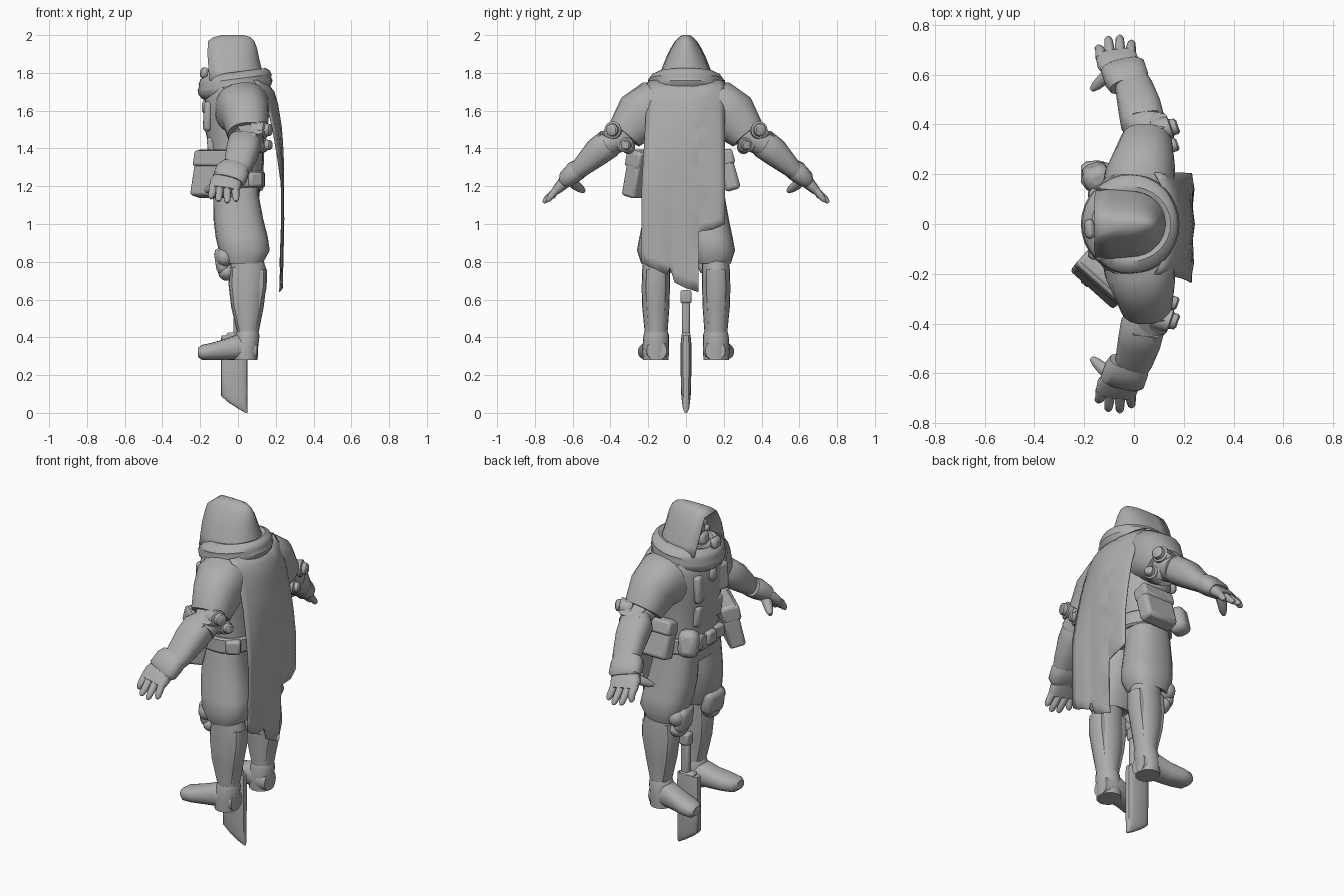
import bpy, bmesh, math
from mathutils import Vector

grey = bpy.data.materials.new("plain_grey")
grey.diffuse_color = (0.42, 0.42, 0.42, 1)


def finish(name, bm, bevel=0, solid=0):
    bmesh.ops.recalc_face_normals(bm, faces=bm.faces)
    me = bpy.data.meshes.new(name)
    bm.to_mesh(me)
    bm.free()
    me.materials.append(grey)
    ob = bpy.data.objects.new(name, me)
    bpy.context.collection.objects.link(ob)
    if solid:
        m = ob.modifiers.new("thickness", 'SOLIDIFY')
        m.thickness, m.offset = solid, 0
    if bevel:
        m = ob.modifiers.new("bevel", 'BEVEL')
        m.width, m.segments = bevel, 2
    return ob


def loft(name, secs, s=1, u=(1, 0, 0), normal=None, n=20, power=2.0, floor=None):
    """Skin superellipse sections (x, y, z, radius_u, radius_v) along a path."""
    bm = bmesh.new()
    pts = [Vector((a[0], a[1] * s, a[2])) for a in secs]
    rings = []
    for i, a in enumerate(secs):
        d = Vector(normal) if normal else pts[min(i + 1, len(pts) - 1)] - pts[max(i - 1, 0)]
        d.normalize()
        uu = Vector(u)
        uu = (uu - d * uu.dot(d)).normalized()
        vv = d.cross(uu)
        ring = []
        for k in range(n):
            t = 2 * math.pi * k / n
            c, q = math.cos(t), math.sin(t)
            c = math.copysign(abs(c) ** (2 / power), c)
            q = math.copysign(abs(q) ** (2 / power), q)
            p = pts[i] + uu * c * a[3] + vv * q * a[4]
            if floor is not None:
                p.z = max(p.z, floor)
            ring.append(bm.verts.new(p))
        rings.append(ring)
    for r0, r1 in zip(rings, rings[1:]):
        for k in range(n):
            bm.faces.new((r0[k], r0[(k + 1) % n], r1[(k + 1) % n], r1[k]))
    bm.faces.new(rings[0])
    bm.faces.new(rings[-1])
    return finish(name, bm)


def stack(name, rows, s=1, normal=(0, 0, 1), **kw):
    """Horizontal sections: (z, centre x, centre y, rx, ry)."""
    return loft(name, [(x, y, z, rx, ry) for z, x, y, rx, ry in rows], s, normal=normal, **kw)


def box(name, loc, size, rot=(0, 0, 0), bevel=0.015):
    bm = bmesh.new()
    bmesh.ops.create_cube(bm, size=1)
    bmesh.ops.scale(bm, vec=size, verts=bm.verts)
    ob = finish(name, bm, bevel)
    ob.location, ob.rotation_euler = loc, rot
    return ob


def ball(name, loc, size, rot=(0, 0, 0)):
    bm = bmesh.new()
    bmesh.ops.create_uvsphere(bm, u_segments=20, v_segments=12, radius=1)
    bmesh.ops.scale(bm, vec=size, verts=bm.verts)
    ob = finish(name, bm)
    ob.location, ob.rotation_euler = loc, rot


# hood: U-shaped levels open toward the face (z, front x, back x, half width)
bm = bmesh.new()
levels = [(1.76, -.15, .135, .14), (1.81, -.155, .124, .124), (1.88, -.16, .107, .098),
          (1.93, -.16, .097, .074), (1.965, -.158, .084, .053), (1.985, -.13, .064, .035),
          (1.997, -.08, .03, .014)]
rows = []
for z, xf, xb, w in levels:
    mid = xb - min(.13, (xb - xf) * .5)
    row = [(xf, -w), ((xf + mid) / 2, -w * 1.04)]
    row += [(mid + (xb - mid) * math.cos(math.radians(t)), w * math.sin(math.radians(t)))
            for t in range(-90, 91, 18)]
    row += [((xf + mid) / 2, w * 1.04), (xf, w)]
    rows.append([bm.verts.new((x, y, z)) for x, y in row])
for a, b in zip(rows, rows[1:]):
    for k in range(len(a) - 1):
        bm.faces.new((a[k], a[k + 1], b[k + 1], b[k]))
bm.faces.new(rows[-1])
for a, b in zip(rows[4:], rows[5:]):      # close the crown above the opening
    bm.faces.new((a[-1], a[0], b[0], b[-1]))
finish("hood", bm, solid=.008)

# head and mask, recessed in the hood
ball("head", (-.03, 0, 1.85), (.085, .075, .105))
box("mask_muzzle", (-.1, 0, 1.815), (.07, .07, .07), (0, .2, 0), .02)
box("mask_brow", (-.095, 0, 1.895), (.04, .085, .03), (0, .2, 0), .01)
for s in (1, -1):
    ball("mask_lens", (-.105, .035 * s, 1.86), (.02, .022, .018))

# scarf: draped collar with two folds, lower at the front
stack("scarf", [(1.775, -.015, 0, .13, .12), (1.80, -.012, 0, .143, .132), (1.805, -.012, 0, .16, .15),
                (1.79, -.015, 0, .184, .182), (1.768, -.015, 0, .195, .198), (1.752, -.015, 0, .192, .196),
                (1.735, -.015, 0, .2, .202), (1.71, -.017, 0, .194, .197), (1.685, -.02, 0, .172, .18),
                (1.66, -.02, 0, .13, .15)], normal=(-.13, 0, 1), n=32)
box("scarf_knot", (-.178, -.02, 1.8), (.04, .08, .06), (0, .2, .1), .02)

# torso and chest gear
stack("torso", [(1.12, -.01, 0, .12, .19), (1.3, -.01, 0, .14, .185), (1.42, -.01, 0, .145, .185),
                (1.5, -.01, 0, .165, .195), (1.58, -.008, 0, .17, .205), (1.66, -.005, 0, .17, .22),
                (1.72, 0, 0, .155, .215), (1.77, 0, 0, .1, .14)], n=28, power=2.4)
for s in (1, -1):
    box("chest_plate", (-.148, .08 * s, 1.57), (.045, .13, .16), (0, .05, .3 * s), .02)
    box("belly_plate", (-.13, .06 * s, 1.4), (.045, .115, .12), (0, -.1, .2 * s), .015)
ball("chest_clasp", (-.172, 0, 1.62), (.02, .035, .04))

# belt with small front pouches
stack("belt", [(1.19, -.01, 0, .14, .197), (1.2, -.01, 0, .152, .206), (1.27, -.01, 0, .152, .204),
               (1.28, -.01, 0, .14, .195)], n=32, power=2.4)
for y in (-.085, 0, .085):
    box("belt_pouch", (-.155 + abs(y) * .15, y, 1.25), (.045, .075, .075), (0, 0, y * 3), .012)
box("rear_pouch", (.085, -.165, 1.235), (.08, .06, .08), (0, 0, .5))

# hip bags
box("hip_bag_large", (-.125, -.215, 1.265), (.235, .09, .25), (-.22, 0, -.73), .015)
box("hip_bag_large_flap", (-.118, -.207, 1.34), (.238, .1, .085), (-.22, 0, -.73), .012)
box("hip_bag_wide", (.035, .22, 1.285), (.2, .085, .22), (.28, 0, 0), .02)
box("hip_bag_wide_flap", (.035, .207, 1.35), (.206, .094, .08), (.28, 0, 0), .015)
box("hip_pouch_round", (-.15, .19, 1.28), (.11, .1, .15), (.2, 0, .35), .035)

# cape: columns with a ragged hem (y, hem z)
hem = [(-.235, .80), (-.2, .775), (-.16, .76), (-.1, .73), (-.085, .77), (-.06, .69), (0, .66),
       (.065, .64), (.07, .96), (.14, .97), (.175, .985), (.205, 1.0)]
drape = [(1.76, .145), (1.73, .18), (1.65, .207), (1.5, .23), (1.35, .238), (1.0, .238), (.6, .226)]


def cape_x(z, y):
    for (z0, x0), (z1, x1) in zip(drape, drape[1:]):
        if z >= z1:
            break
    x = x0 + (x1 - x0) * (z0 - z) / (z0 - z1)
    fold = max(0, min(1, (z - 1.2) / .5))          # wraps the shoulders near the top
    return x + .006 * math.cos(y * 45) * (1.76 - z) - (.1 + 1.4 * fold) * y * y


bm = bmesh.new()
cols = []
for y, zb in hem:
    col = []
    for i in range(19):
        z = 1.76 + (zb - 1.76) * i / 18
        yy = y * (1 - .13 * max(0, (z - 1.2)) / .5) if y < 0 else y
        col.append(bm.verts.new((cape_x(z, yy), yy, z)))
    cols.append(col)
for a, b in zip(cols, cols[1:]):
    for k in range(18):
        bm.faces.new((a[k], b[k], b[k + 1], a[k + 1]))
finish("cape", bm, solid=.005)

# limbs, mirrored left and right
for s in (1, -1):
    # arm
    loft("sleeve", [(.01, .12, 1.61, .14, .135), (.025, .18, 1.608, .145, .15), (.04, .25, 1.566, .125, .138),
                    (.05, .325, 1.475, .105, .1)], s, power=2.3)
    loft("elbow", [(.05, .29, 1.5, .08, .075), (.06, .36, 1.455, .08, .075),
                   (.055, .42, 1.42, .08, .07)], s)
    loft("sleeve_tab", [(.04, .3, 1.58, .045, .02), (.04, .385, 1.49, .04, .02)], s, power=5)
    loft("forearm", [(.05, .37, 1.45, .07, .06), (.035, .41, 1.425, .09, .078), (.022, .47, 1.38, .087, .075),
                     (.0, .55, 1.305, .076, .054), (-.015, .6, 1.265, .06, .042)], s, power=2.5)
    loft("forearm_plate", [(.045, .44, 1.478, .055, .016), (.01, .57, 1.34, .045, .012)], s, power=4)
    loft("glove_cuff", [(-.02, .56, 1.295, .08, .052), (-.03, .585, 1.28, .09, .056),
                        (-.045, .63, 1.24, .09, .048), (-.05, .64, 1.23, .075, .035)], s, power=2.6)
    loft("palm", [(-.045, .6, 1.26, .065, .035), (-.065, .65, 1.215, .085, .033),
                  (-.075, .685, 1.18, .08, .024)], s, power=2.8)
    for x, y, z in ((-.143, .715, 1.135), (-.103, .75, 1.12), (-.057, .755, 1.112), (-.01, .735, 1.12)):
        x0 = -.075 + (x + .078) * .9
        loft("finger", [(x0, .665, 1.2, .021, .02), (x0, .69, 1.178, .021, .02),
                        ((x0 + x) / 2, (.69 + y) / 2, (1.178 + z) / 2, .019, .018),
                        (x, y - .008, z + .01, .016, .015), (x, y, z, .007, .007)], s, n=10)
    loft("thumb", [(-.08, .61, 1.235, .027, .027), (-.12, .585, 1.205, .026, .026),
                   (-.15, .557, 1.185, .021, .021), (-.17, .54, 1.175, .011, .011)], s, u=(0, 0, 1), n=10)
    # round elbow joints on a bracket
    loft("elbow_bracket", [(.1, .31, 1.405, .03, .04), (.1, .36, 1.46, .038, .05),
                           (.1, .415, 1.51, .035, .045)], s, power=3)
    for y, z, r in ((.388, 1.498, .046), (.315, 1.418, .038)):
        loft("elbow_joint", [(.09, y - .01, z - .01, r, r), (.145, y, z, r, r), (.15, y, z, r * .75, r * .75),
                             (.17, y + .005, z, r * .7, r * .7), (.177, y + .006, z, r * .5, r * .5)],
             s, u=(0, 0, 1), normal=(1, .35 * s, 0), n=16)
    # leg
    stack("trouser_leg", [(1.24, -.01, .095, .12, .095), (1.15, -.01, .102, .12, .103),
                          (1.02, .003, .115, .132, .113), (.93, .02, .13, .138, .117),
                          (.86, .033, .143, .135, .117), (.79, .028, .145, .102, .092),
                          (.81, .03, .145, .07, .06)], s, power=2.4)
    stack("shin", [(.84, .045, .155, .08, .07), (.76, .055, .158, .095, .074), (.66, .05, .16, .098, .075),
                   (.56, .05, .16, .086, .072), (.42, .052, .158, .056, .06), (.38, .05, .158, .06, .06)], s)
    stack("shin_guard", [(.77, .0, .155, .045, .06), (.68, -.005, .158, .045, .062), (.57, .003, .16, .04, .058),
                         (.43, .03, .158, .035, .05)], s, n=12, power=2.8)
    stack("calf_guard", [(.76, .108, .158, .045, .055), (.67, .107, .16, .045, .058),
                         (.54, .088, .16, .04, .052), (.42, .07, .158, .035, .045)], s, n=12, power=2.8)
    box("knee_pad", (-.08, .135 * s, .805), (.07, .14, .14), (0, -.15, .15 * s), .03)
    ball("knee_pad_lower", (-.06, .15 * s, .745), (.045, .06, .045))
    ball("knee_pad_side", (-.07, .185 * s, .825), (.045, .05, .05))
    # boot
    stack("boot_shaft", [(.43, .052, .158, .056, .062), (.41, .05, .158, .064, .068),
                         (.34, .04, .16, .066, .07), (.28, .04, .16, .064, .068)], s)
    loft("boot_foot", [(.1, .155, .33, .052, .05), (.06, .155, .335, .066, .06), (.0, .16, .35, .068, .068),
                       (-.07, .17, .335, .066, .056), (-.14, .185, .325, .07, .046),
                       (-.19, .195, .32, .058, .04), (-.212, .2, .32, .035, .024)],
         s, u=(0, 1, 0), normal=(-1, 0, 0), power=2.3, floor=.28)

# blade with slanted tip, and its handle
stack("blade", [(.41, -.02, 0, .068, .024), (.37, -.02, 0, .07, .028), (.2, -.02, 0, .07, .028),
                (.09, -.02, 0, .07, .025), (.055, .0, 0, .05, .021), (.02, .027, 0, .023, .016),
                (.0, .045, 0, .005, .006)], n=16, power=3)
box("blade_grip", (0, 0, .49), (.05, .04, .2), bevel=.012)
box("blade_guard", (-.015, 0, .41), (.09, .045, .03), bevel=.008)
box("blade_pommel", (0, 0, .615), (.06, .06, .07), bevel=.012)

# smooth shading with sharp edges kept
for ob in bpy.data.objects:
    ob.select_set(True)
    bpy.context.view_layer.objects.active = ob
bpy.ops.object.shade_smooth_by_angle(angle=math.radians(40))
